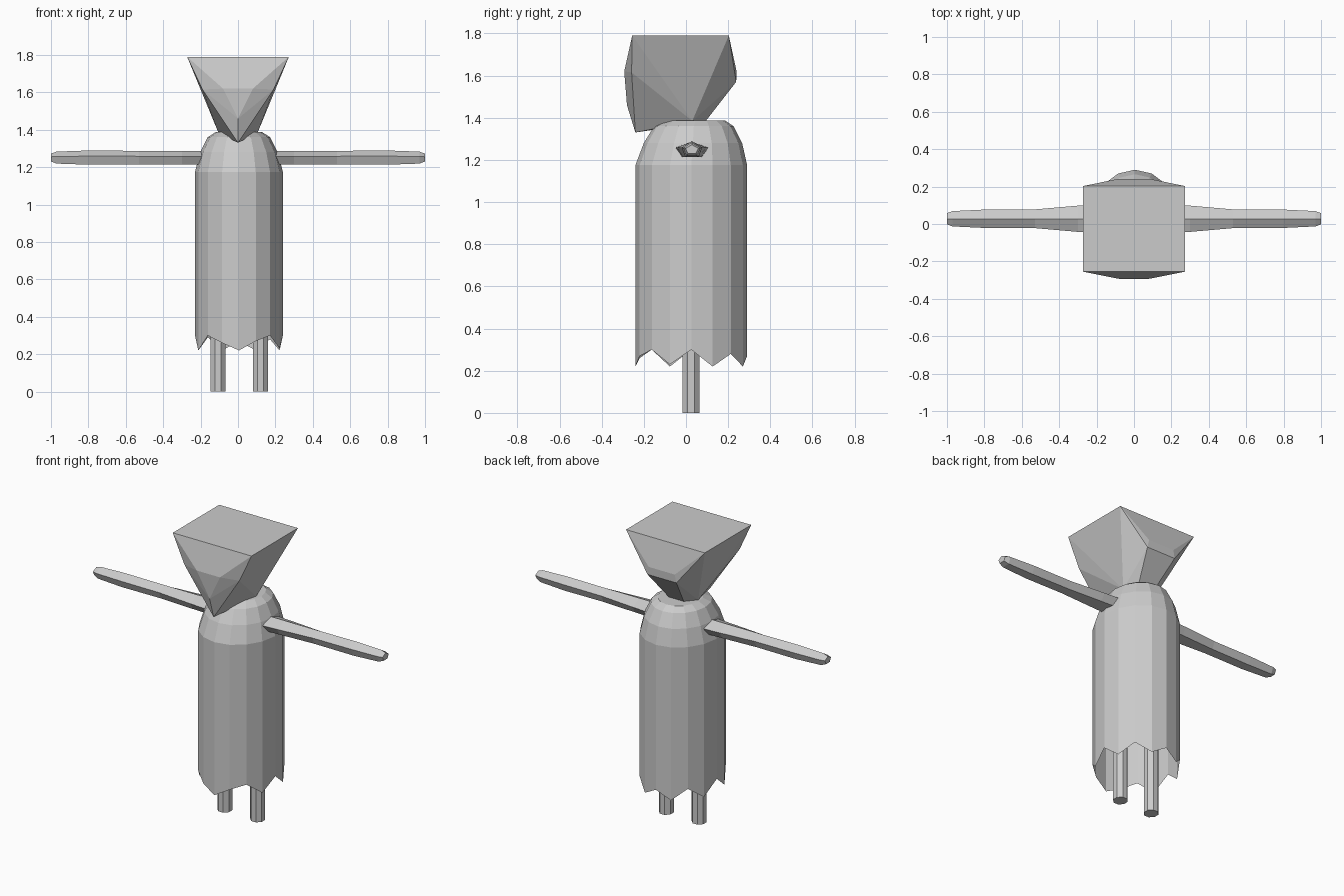
import bpy, bmesh
from math import sin, cos, pi, radians

if "Cube" in bpy.data.objects:
    bpy.data.objects.remove(bpy.data.objects["Cube"])


def finish(bm, name):
    bmesh.ops.recalc_face_normals(bm, faces=bm.faces)
    mesh = bpy.data.meshes.new(name)
    bm.to_mesh(mesh)
    bm.free()
    obj = bpy.data.objects.new(name, mesh)
    bpy.context.collection.objects.link(obj)
    return obj


def loft(name, rings, cap_start=True, cap_end=True):
    """Skin a list of equally sized point rings."""
    bm = bmesh.new()
    loops = [[bm.verts.new(p) for p in ring] for ring in rings]
    n = len(loops[0])
    for a, b in zip(loops, loops[1:]):
        for i in range(n):
            j = (i + 1) % n
            bm.faces.new((a[i], a[j], b[j], b[i]))
    if cap_start:
        bm.faces.new(loops[0])
    if cap_end:
        bm.faces.new(loops[-1])
    return finish(bm, name)


def ellipse(cx, cy, rx, ry, z, n, turn=0.0):
    """z may be one height or one height per point."""
    heights = z if isinstance(z, list) else [z] * n
    return [(cx + rx * cos(2 * pi * i / n + turn),
             cy + ry * sin(2 * pi * i / n + turn), heights[i]) for i in range(n)]


# Robe: open tube with a ragged hem and a flattened dome
SIDES = 16
front_hem = [.30, .22, .30, .26, .22, .27, .30, .23]
back_hem = [.30, .22, .28, .22, .27, .22, .29, .22]
hem = back_hem + front_hem
rings = [ellipse(.005, .025, .235, .265, hem, SIDES)]
for scale, cy, z in [(1, .025, 1.175), (.88, .033, 1.28), (.71, .037, 1.36), (.53, .045, 1.387)]:
    rings.append(ellipse(.005, cy, .235 * scale, .265 * scale, z, SIDES))
loft("robe", rings, cap_start=False)

# Legs: thin posts reaching up inside the robe
for side, x in (("left", .12), ("right", -.107)):
    loft(side + "_leg", [ellipse(x, .023, .043, .044, z, 8, pi / 8) for z in (0, .6)])

# Arms: five-sided tapered sleeves
sections = [(.16, .080, .036), (.30, .070, .036), (.53, .050, .036),
            (.80, .049, .038), (.97, .041, .032), (1.0, .030, .021)]
penta = [(0, 1), (1, .2), (.62, -1), (-.62, -1), (-1, .2)]
for side, sx in (("left", 1), ("right", -1)):
    loft(side + "_arm", [[(sx * x, .028 + u * w, 1.251 + v * h) for u, v in penta]
                         for x, w, h in sections])

# Head: faceted wedge, wide flat top narrowing to a pointed chin
half = [(.272, -.255, 1.79), (.272, .203, 1.79),          # flat top
        (.19, -.258, 1.615), (.08, -.293, 1.62),          # brow
        (.088, -.25, 1.465), (0, -.28, 1.46),             # cheeks
        (0, -.24, 1.33),                                  # chin
        (.105, .03, 1.385), (.05, .09, 1.38),             # neck
        (.10, .238, 1.57), (.09, .24, 1.62), (.222, .155, 1.67)]  # back
bm = bmesh.new()
for x, y, z in half:
    for sx in ((1, -1) if x else (1,)):
        bm.verts.new((sx * x, y, z))
hull = bmesh.ops.convex_hull(bm, input=bm.verts)
loose = [v for v in bm.verts if not v.link_faces]
bmesh.ops.delete(bm, geom=loose, context='VERTS')
bmesh.ops.dissolve_limit(bm, angle_limit=radians(3), verts=bm.verts, edges=bm.edges)
finish(bm, "head")
